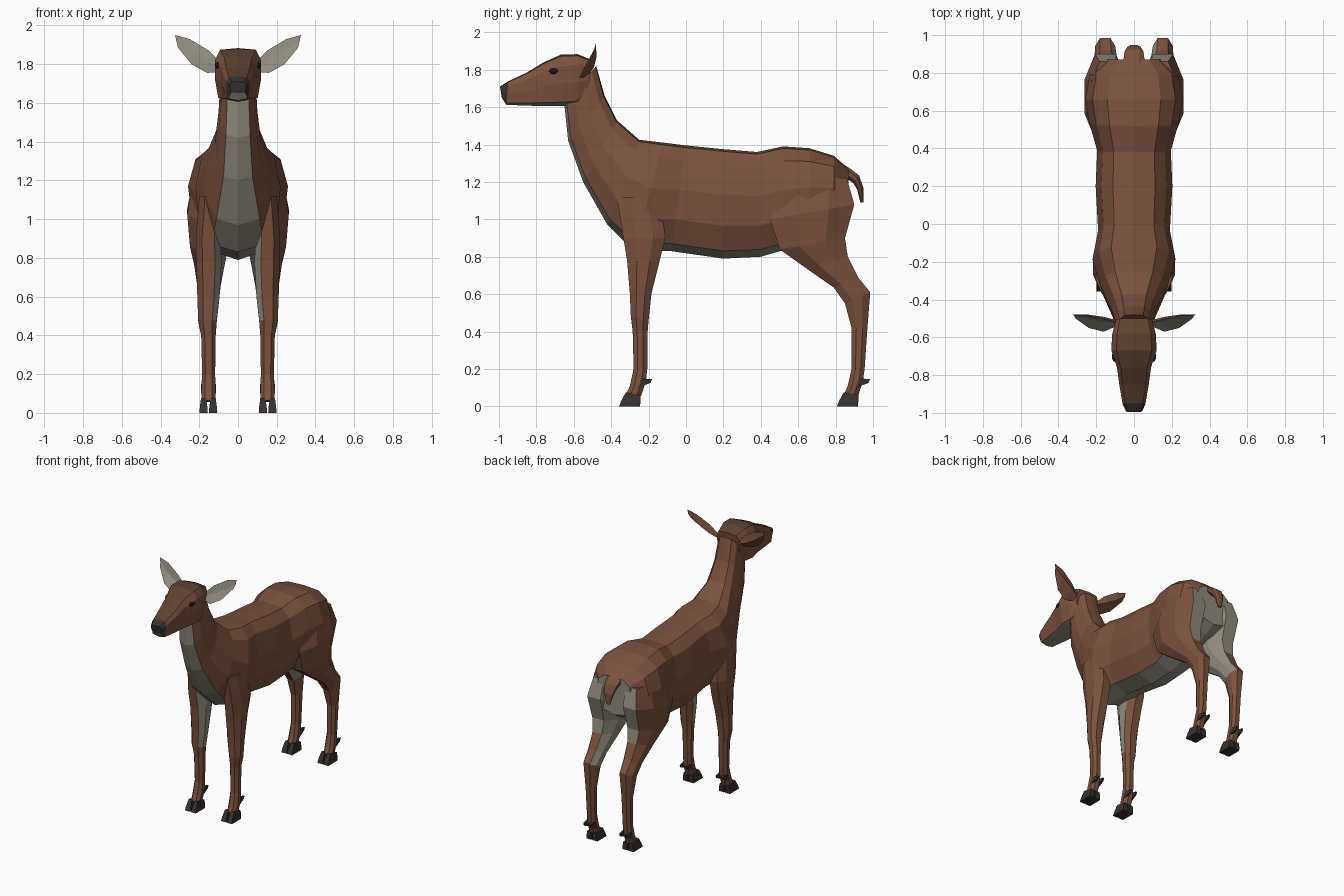
import bpy, bmesh
from mathutils import Vector

if "Cube" in bpy.data.objects:
    bpy.data.objects.remove(bpy.data.objects["Cube"])


def material(name, rgb):
    m = bpy.data.materials.new(name)
    m.diffuse_color = (*rgb, 1)
    m.use_nodes = True
    m.node_tree.nodes["Principled BSDF"].inputs["Base Color"].default_value = m.diffuse_color
    return m


MATS = [material("brown_coat", (0.2, 0.085, 0.05)),
        material("pale_coat", (0.28, 0.26, 0.21)),
        material("dark_crown", (0.11, 0.055, 0.03)),
        material("horn", (0.04, 0.03, 0.03)),
        material("eye_black", (0.01, 0.01, 0.012))]
BROWN, PALE, CROWN, HORN, EYE = range(5)


def finish(name, bm, mirror=False):
    bmesh.ops.recalc_face_normals(bm, faces=bm.faces)
    me = bpy.data.meshes.new(name)
    bm.to_mesh(me)
    bm.free()
    for m in MATS:
        me.materials.append(m)
    ob = bpy.data.objects.new(name, me)
    bpy.context.collection.objects.link(ob)
    if mirror:
        ob.modifiers.new("mirror", "MIRROR").use_mirror_merge = False
    return ob


def ring(a, b, x0, x1, profile):
    """Section between two (y, z) points a and b, spanning x0..x1."""
    cx, hw = (x0 + x1) / 2, (x1 - x0) / 2
    return [Vector((cx + s * hw, a[0] + (b[0] - a[0]) * t, a[1] + (b[1] - a[1]) * t))
            for s, t in profile]


def loft(bm, rings, colour):
    """Skin the rings; colour(i, j) picks the material of segment i, side j."""
    vs = [[bm.verts.new(p) for p in r] for r in rings]
    n = len(vs[0])
    for i in range(len(vs) - 1):
        for j in range(n):
            k = (j + 1) % n
            f = bm.faces.new((vs[i][j], vs[i][k], vs[i + 1][k], vs[i + 1][j]))
            f.material_index = colour(i, j)
    bm.faces.new(vs[0]).material_index = colour(0, 0)
    bm.faces.new(vs[-1]).material_index = colour(len(vs) - 2, n // 2)


def symmetric(half):
    return half + [(-s, t) for s, t in half[-2:0:-1]]


BODY = symmetric([(0, 0), (.55, .02), (.85, .14), (1, .42), (.93, .7), (.62, .93), (0, 1)])
HEAD = symmetric([(0, 0), (.78, .03), (1, .22), (1, .55), (.85, .92), (0, 1)])
LEG = [(-.5, 0), (.5, 0), (1, .3), (1, .7), (.5, 1), (-.5, 1), (-1, .7), (-1, .3)]
BOX = [(-1, 0), (1, 0), (1, 1), (-1, 1)]

# Neck and torso: top y z, bottom y z, half width
torso = [(-.48, 1.82, -.65, 1.61, .09), (-.435, 1.66, -.63, 1.42, .1),
         (-.37, 1.53, -.55, 1.2, .12), (-.25, 1.425, -.42, .97, .18),
         (-.12, 1.41, -.28, .83, .22), (0, 1.395, -.08, .83, .19),
         (.2, 1.375, .2, .79, .203), (.38, 1.36, .4, .8, .195),
         (.52, 1.39, .54, .84, .235), (.66, 1.38, .66, .88, .258),
         (.79, 1.34, .79, .93, .235), (.87, 1.27, .87, .98, .15)]
bm = bmesh.new()
loft(bm, [ring((a, b), (c, d), -w, w, BODY) for a, b, c, d, w in torso],
     lambda i, j: PALE if j in (5, 6) or (i == 10 and 4 <= j <= 7) else BROWN)
finish("neck_and_torso", bm)

# Head: muzzle to back of skull
head = [(-.995, 1.71, -.985, 1.65, .042), (-.95, 1.738, -.96, 1.612, .06),
        (-.85, 1.785, -.85, 1.608, .078), (-.76, 1.84, -.76, 1.605, .09),
        (-.67, 1.88, -.66, 1.605, .12), (-.58, 1.883, -.58, 1.61, .115),
        (-.5, 1.85, -.53, 1.66, .095)]


def head_colour(i, j):
    if j in (4, 5):
        return PALE
    if i == 0:
        return HORN
    return CROWN if j in (0, 9) else BROWN


bm = bmesh.new()
loft(bm, [ring((a, b), (c, d), -w, w, HEAD) for a, b, c, d, w in head], head_colour)
for f in bm.faces:
    if len(f.verts) > 4:
        f.material_index = HORN if f.calc_center_median().y < -.9 else BROWN
finish("head", bm)

# Eyes
bm = bmesh.new()
bmesh.ops.create_icosphere(bm, subdivisions=2, radius=1)
for v in bm.verts:
    v.co = Vector((.099 + .018 * v.co.x, -.7 + .032 * v.co.y, 1.793 + .02 * v.co.z))
for f in bm.faces:
    f.material_index = EYE
finish("eyes", bm, True)

# Ears: upper edge, lower edge, cup depth
ear = [((.09, -.52, 1.81), (.09, -.54, 1.76), .02),
       ((.15, -.505, 1.87), (.16, -.57, 1.755), .045),
       ((.25, -.485, 1.93), (.24, -.55, 1.80), .038),
       ((.325, -.48, 1.95), (.31, -.5, 1.885), .01)]
rings = []
for u, l, depth in ear:
    u, l = Vector(u), Vector(l)
    mid = (u + l) / 2
    rings.append([u, mid + Vector((0, depth, 0)), l, mid + Vector((0, depth * .4, 0))])
bm = bmesh.new()
loft(bm, rings, lambda i, j: BROWN if j < 2 else PALE)
finish("ears", bm, True)

# Tail
tail = [(.8, 1.32, .84, 1.24, .05), (.88, 1.27, .87, 1.21, .055), (.925, 1.235, .893, 1.195, .05),
        (.948, 1.17, .915, 1.16, .035), (.948, 1.09, .932, 1.09, .015)]
bm = bmesh.new()
loft(bm, [ring((a, b), (c, d), -w, w, LEG) for a, b, c, d, w in tail], lambda i, j: BROWN)
finish("tail", bm)

# Legs: front y z, back y z, inner x, outer x
front = [(-.37, 1.12, -.14, 1.12, .08, .2), (-.335, .9, -.11, .9, .09, .218),
         (-.315, .78, -.14, .78, .085, .215), (-.3, .6, -.185, .6, .095, .21),
         (-.295, .48, -.2, .46, .11, .205), (-.285, .4, -.205, .4, .115, .19),
         (-.28, .2, -.207, .2, .118, .185), (-.3, .11, -.215, .13, .115, .19),
         (-.32, .065, -.24, .055, .118, .188)]
hind = [(.52, 1.24, .86, 1.22, .05, .225), (.45, 1.0, .9, 1.08, .04, .262),
        (.5, .84, .85, .9, .05, .248), (.64, .74, .865, .8, .07, .225),
        (.79, .635, .92, .69, .09, .21), (.85, .55, .985, .61, .1, .205),
        (.885, .42, .97, .42, .115, .19), (.885, .2, .955, .2, .118, .185),
        (.865, .11, .945, .13, .115, .19), (.845, .065, .92, .055, .118, .188)]


def front_colour(i, j):
    return PALE if i < 4 and j in (6, 7) else BROWN


def hind_colour(i, j):
    return PALE if (i < 5 and j in (5, 6, 7)) or (i < 3 and j == 4) else BROWN


for name, rows, colour, toe in (("front", front, front_colour, -.358),
                                ("hind", hind, hind_colour, .807)):
    bm = bmesh.new()
    loft(bm, [ring((a, b), (c, d), x0, x1, LEG) for a, b, c, d, x0, x1 in rows], colour)
    finish(name + "_legs", bm, True)

    # Cloven hooves
    bm = bmesh.new()
    for x0, x1 in ((.107, .15), (.156, .199)):
        loft(bm, [ring((toe + .036, .075), (toe + .115, .06), x0 + .008, x1 - .008, BOX),
                  ring((toe + .012, .03), (toe + .115, .03), x0 + .002, x1 - .002, BOX),
                  ring((toe, 0), (toe + .112, 0), x0, x1, BOX)], lambda i, j: HORN)
    # Dewclaws
    for x in (.128, .176):
        loft(bm, [ring((toe + .12, .15), (toe + .1, .1), x - .014, x + .014, BOX),
                  ring((toe + .176, .145), (toe + .168, .125), x - .006, x + .006, BOX)],
             lambda i, j: HORN)
    finish(name + "_hooves", bm, True)
